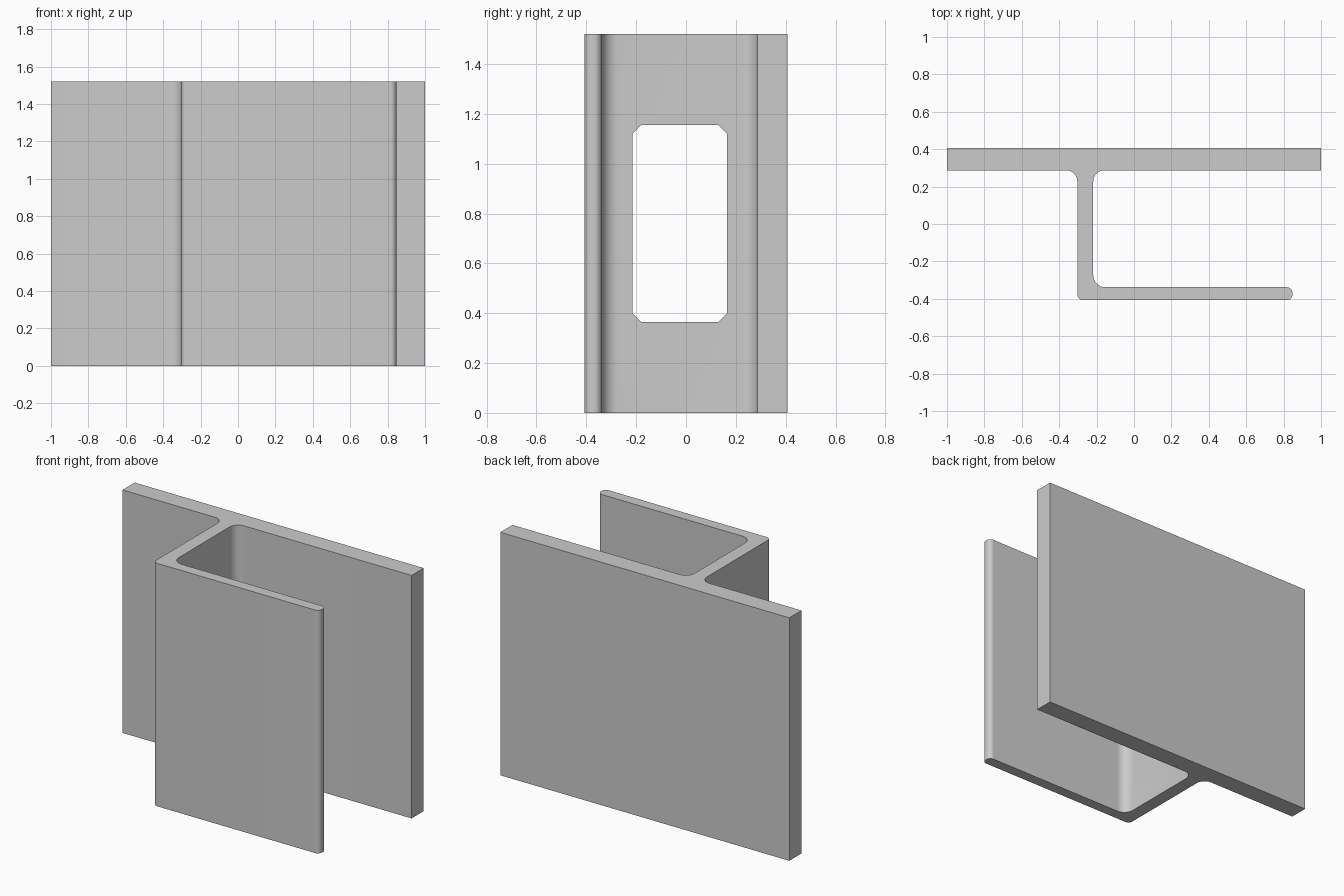
import bpy
import math
from mathutils import Vector

cube = bpy.data.objects.get("Cube")
if cube:
    bpy.data.objects.remove(cube, do_unlink=True)

HEIGHT = 1.52

# Single grey finish
grey = bpy.data.materials.new("light_grey")
grey.use_nodes = True
grey.diffuse_color = (0.6, 0.6, 0.6, 1)
grey.node_tree.nodes["Principled BSDF"].inputs["Base Color"].default_value = (0.6, 0.6, 0.6, 1)


def rounded(profile, steps=8):
    """Replace each (x, y, radius) corner by an arc of that radius."""
    points = []
    for i, (x, y, r) in enumerate(profile):
        corner = Vector((x, y))
        if r == 0:
            points.append(corner)
            continue
        before = (Vector(profile[i - 1][:2]) - corner).normalized()
        after = (Vector(profile[(i + 1) % len(profile)][:2]) - corner).normalized()
        centre = corner + (before + after) * r
        for k in range(steps + 1):
            a = math.pi / 2 * k / steps
            points.append(centre - after * r * math.cos(a) - before * r * math.sin(a))
    return points


def prism(name, points, place, start, end):
    """Extrude an outline between two levels; place maps (u, v, level) to space."""
    n = len(points)
    verts = [place(p.x, p.y, level) for level in (start, end) for p in points]
    faces = [tuple(reversed(range(n))), tuple(range(n, 2 * n))]
    faces += [(i, (i + 1) % n, n + (i + 1) % n, n + i) for i in range(n)]
    mesh = bpy.data.meshes.new(name)
    mesh.from_pydata(verts, [], faces)
    mesh.materials.append(grey)
    obj = bpy.data.objects.new(name, mesh)
    bpy.context.collection.objects.link(obj)
    return obj


# Bracket section: thick back plate, web and thin front flange with fillets
BACK, PLATE, INNER, FRONT = 0.407, 0.287, -0.338, -0.407
WEB_OUT, WEB_IN, TIP = -0.303, -0.218, 0.847
section = [
    (1, BACK, 0), (-1, BACK, 0), (-1, PLATE, 0),
    (WEB_OUT, PLATE, 0.06), (WEB_OUT, FRONT, 0.03),
    (TIP, FRONT, 0.03), (TIP, INNER, 0.03),
    (WEB_IN, INNER, 0.065), (WEB_IN, PLATE, 0.06), (1, PLATE, 0),
]
bracket = prism("bracket", rounded(section), lambda u, v, w: (u, v, w), 0, HEIGHT)

# Chamfered window through the web
Y0, Y1, Z0, Z1, C = -0.215, 0.165, 0.365, 1.155, 0.036
window = [Vector(p) for p in (
    (Y0 + C, Z0), (Y1 - C, Z0), (Y1, Z0 + C), (Y1, Z1 - C),
    (Y1 - C, Z1), (Y0 + C, Z1), (Y0, Z1 - C), (Y0, Z0 + C))]
cutter = prism("window_cutter", window, lambda u, v, w: (w, u, v), -0.4, -0.1)
cutter.hide_render = True

cut = bracket.modifiers.new("window", 'BOOLEAN')
cut.operation = 'DIFFERENCE'
cut.solver = 'EXACT'
cut.object = cutter
bpy.ops.object.select_all(action='DESELECT')
bpy.context.view_layer.objects.active = bracket
bracket.select_set(True)
bpy.ops.object.modifier_apply(modifier=cut.name)
bpy.data.objects.remove(cutter, do_unlink=True)

bpy.ops.object.shade_smooth_by_angle(angle=math.radians(30))
